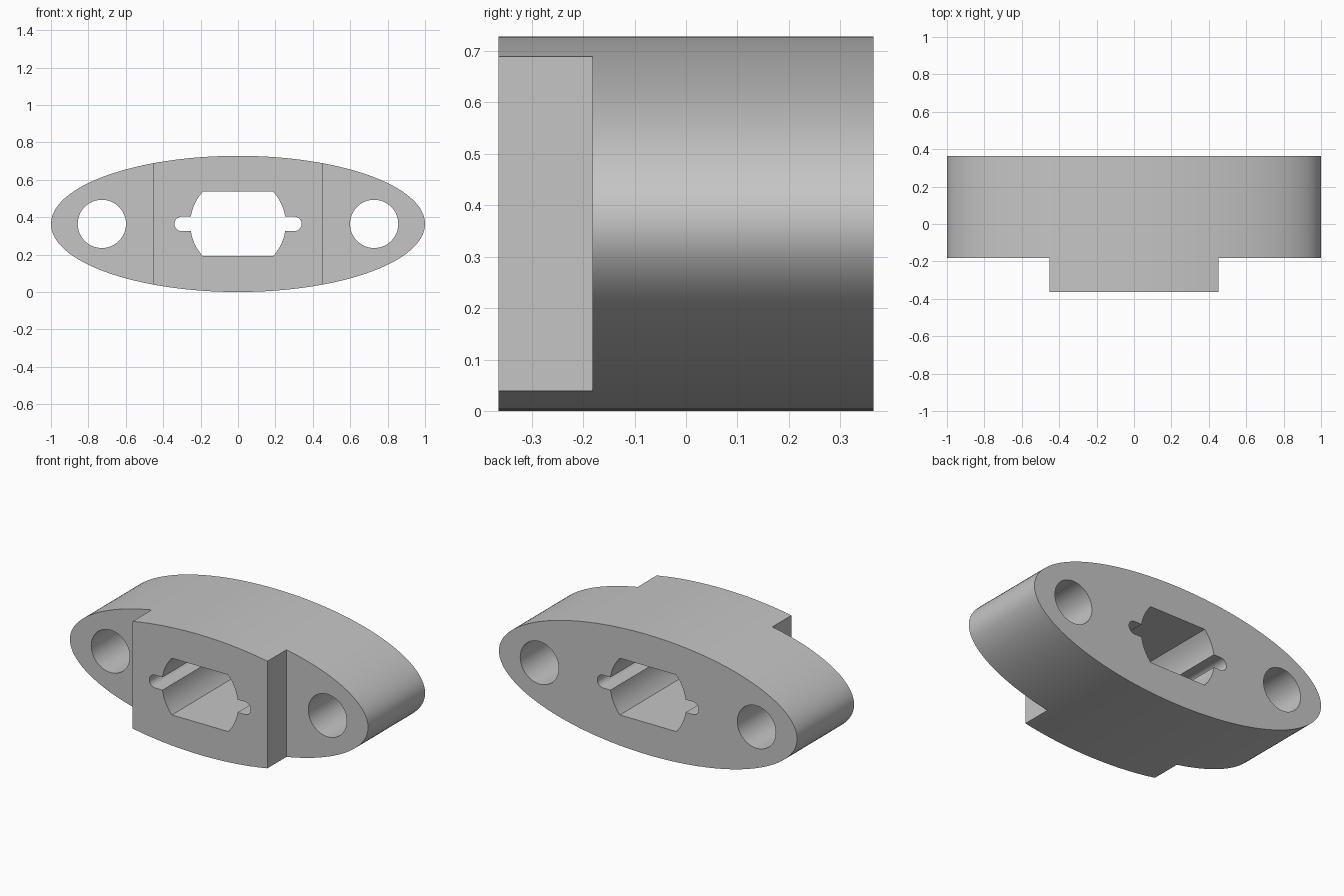
import bpy, bmesh, math

if "Cube" in bpy.data.objects:
    bpy.data.objects.remove(bpy.data.objects["Cube"])

HALF_DEPTH = 0.364     # half the thickness along y
MID_Z = 0.364          # height of the long axis
STEP_X, STEP_Y = 0.452, -0.182


def arc(cx, rx, rz, start, end, n):
    """Points on an elliptical arc, relative to the long axis (angles in radians)."""
    return [(cx + rx * math.cos(start + (end - start) * i / n),
             rz * math.sin(start + (end - start) * i / n)) for i in range(n + 1)]


def prism(name, profile, y0, y1):
    """Extrude an x-z profile from y0 to y1."""
    bm = bmesh.new()
    face = bm.faces.new([bm.verts.new((x, y0, MID_Z + z)) for x, z in profile])
    new = bmesh.ops.extrude_face_region(bm, geom=[face])["geom"]
    bmesh.ops.translate(bm, vec=(0, y1 - y0, 0),
                        verts=[v for v in new if isinstance(v, bmesh.types.BMVert)])
    bmesh.ops.recalc_face_normals(bm, faces=bm.faces)
    mesh = bpy.data.meshes.new(name)
    bm.to_mesh(mesh)
    bm.free()
    obj = bpy.data.objects.new(name, mesh)
    bpy.context.collection.objects.link(obj)
    return obj


# Elliptical flange body
body = prism("flange_body", arc(0, 1, MID_Z, 0, math.tau, 128)[:-1], -HALF_DEPTH, HALF_DEPTH)
cutters = []

# Front steps and bolt holes, one on each side
for side, label in ((-1, "left"), (1, "right")):
    a, b = sorted((side * STEP_X, side * 1.2))
    cutters.append(prism(label + "_step_cutter",
                         [(a, -0.6), (b, -0.6), (b, 0.6), (a, 0.6)], -0.6, STEP_Y))
    cutters.append(prism(label + "_bolt_hole_cutter",
                         arc(side * 0.728, 0.129, 0.129, 0, math.tau, 48)[:-1], -0.6, 0.6))

# Central opening: round sides, flat top and bottom, rounded key slots
R, FLAT, SLOT_R, SLOT_END = 0.255, 0.172, 0.039, 0.340
flat_a, slot_a = math.asin(FLAT / R), math.asin(SLOT_R / R)
right = (arc(0, R, R, -flat_a, -slot_a, 8)
         + arc(SLOT_END - SLOT_R, SLOT_R, SLOT_R, -math.pi / 2, math.pi / 2, 12)
         + arc(0, R, R, slot_a, flat_a, 8))
cutters.append(prism("opening_cutter", right + [(-x, -z) for x, z in right], -0.6, 0.6))

# Cut everything out of the body
for cutter in cutters:
    mod = body.modifiers.new(cutter.name, "BOOLEAN")
    mod.operation, mod.solver, mod.object = "DIFFERENCE", "EXACT", cutter
bpy.context.view_layer.update()
result = bpy.data.meshes.new_from_object(
    body.evaluated_get(bpy.context.evaluated_depsgraph_get()))
body.modifiers.clear()
body.data = result
for cutter in cutters:
    bpy.data.objects.remove(cutter)

# Single grey finish
grey = bpy.data.materials.new("light_grey")
grey.diffuse_color = (0.56, 0.56, 0.56, 1)
grey.use_nodes = True
grey.node_tree.nodes["Principled BSDF"].inputs["Base Color"].default_value = grey.diffuse_color
body.data.materials.clear()
body.data.materials.append(grey)

# Smooth curved walls with sharp rims
bpy.context.view_layer.objects.active = body
body.select_set(True)
bpy.ops.object.shade_smooth_by_angle(angle=math.radians(30))
